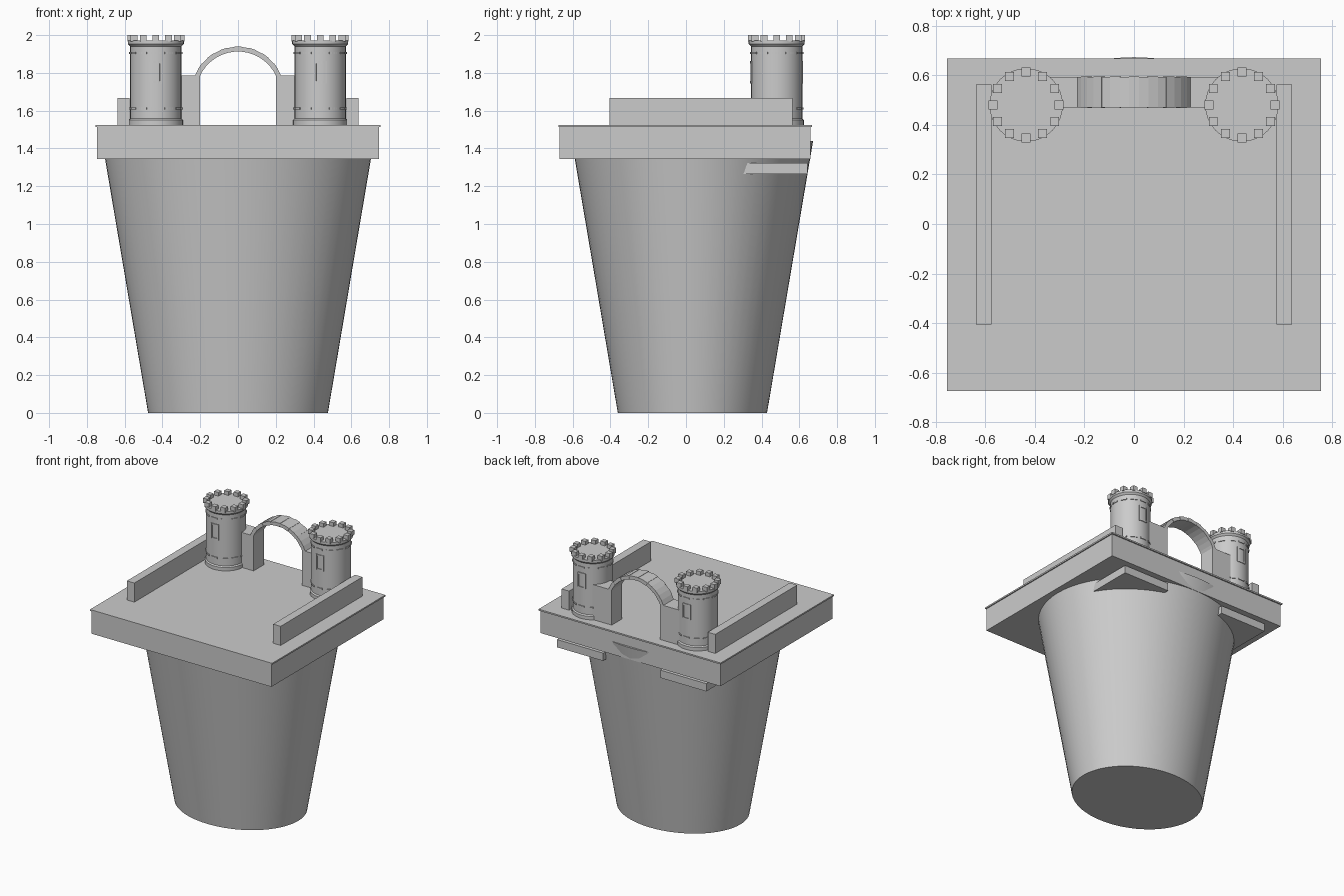
import bpy, bmesh, math
from mathutils import Matrix, Vector

cube = bpy.data.objects.get("Cube")
if cube:
    bpy.data.objects.remove(cube, do_unlink=True)

stone = bpy.data.materials.new("grey_stone")
stone.use_nodes = True
GREY = (0.6, 0.6, 0.6, 1)
stone.diffuse_color = GREY
stone.node_tree.nodes["Principled BSDF"].inputs["Base Color"].default_value = GREY


def finish(name, bm, smooth=False):
    """Turn a bmesh into a named object with the stone material."""
    bmesh.ops.recalc_face_normals(bm, faces=bm.faces)
    mesh = bpy.data.meshes.new(name)
    bm.to_mesh(mesh)
    bm.free()
    mesh.materials.append(stone)
    ob = bpy.data.objects.new(name, mesh)
    bpy.context.collection.objects.link(ob)
    if smooth:
        bpy.ops.object.select_all(action='DESELECT')
        ob.select_set(True)
        bpy.context.view_layer.objects.active = ob
        bpy.ops.object.shade_smooth_by_angle(angle=math.radians(30))
    return ob


def add_box(bm, x, y, z):
    """Box given by (min, max) pairs."""
    mid = Vector([(a + b) / 2 for a, b in (x, y, z)])
    size = [b - a for a, b in (x, y, z)]
    bmesh.ops.create_cube(bm, size=1, matrix=Matrix.Translation(mid) @ Matrix.Diagonal((*size, 1)))


def box(name, x, y, z):
    bm = bmesh.new()
    add_box(bm, x, y, z)
    return finish(name, bm)


def add_sector(bm, r0, r1, a0, a1, low, high, place, steps=3):
    """Curved block: a ring sector in XY, raised from low to high."""
    angles = [a0 + (a1 - a0) * i / steps for i in range(steps + 1)]
    loop = [(r1 * math.cos(a), r1 * math.sin(a)) for a in angles]
    loop += [(r0 * math.cos(a), r0 * math.sin(a)) for a in reversed(angles)]
    rows = [[bm.verts.new(place @ Vector((u, v, h))) for u, v in loop] for h in (low, high)]
    n = len(loop)
    for i in range(n):
        j = (i + 1) % n
        bm.faces.new((rows[0][i], rows[0][j], rows[1][j], rows[1][i]))
    for row in rows:
        for i in range(steps):
            bm.faces.new((row[i], row[i + 1], row[n - 2 - i], row[n - 1 - i]))


def lathe(name, profile, centre, segments, squash=1):
    """Closed turned shape from (radius, z) points."""
    bm = bmesh.new()
    rings = []
    for r, z in profile:
        ring = []
        for i in range(segments):
            a = math.tau * i / segments
            ring.append(bm.verts.new((centre[0] + r * math.cos(a),
                                      centre[1] + r * math.sin(a) * squash, z)))
        rings.append(ring)
    for low, high in zip(rings, rings[1:]):
        for i in range(segments):
            j = (i + 1) % segments
            bm.faces.new((low[i], low[j], high[j], high[i]))
    bm.faces.new(rings[0])
    bm.faces.new(rings[-1])
    return finish(name, bm, smooth=True)


# Tapered oval body: equal taper in both directions
body = lathe("tapered_body", [(0.476, 0), (0.72, 1.44)], (0, 0), 64)
for v in body.data.vertices:
    r = Vector((v.co.x, v.co.y)).length
    v.co.y = 0.034 + v.co.y * (r - 0.081) / r

# Platform with a thin projecting lip
box("platform", (-0.746, 0.746), (-0.67, 0.658), (1.344, 1.515))
box("platform_lip", (-0.754, 0.754), (-0.674, 0.667), (1.513, 1.524))

DECK = 1.52
TOWER_Y = 0.48
for side, s in (("left", 1), ("right", -1)):
    def span(a, b):
        return tuple(sorted((s * a, s * b)))

    # Low side wall, rear bracket and gate pier
    box(side + "_side_wall", span(0.575, 0.637), (-0.405, 0.563), (DECK, 1.667))
    box(side + "_rear_bracket", span(0.237, 0.618), (0.25, 0.642), (1.265, 1.323))
    box(side + "_gate_pier", span(0.2, 0.36), (0.47, 0.593), (DECK, 1.786))

    # Round tower with plinth and cornice
    cx = s * 0.435
    lathe(side + "_tower",
          [(0.144, DECK), (0.144, 1.55), (0.136, 1.558), (0.136, 1.94),
           (0.148, 1.953), (0.148, 1.972)], (cx, TOWER_Y), 32)

    # Battlements
    bm = bmesh.new()
    for i in range(12):
        a = math.tau * i / 12
        x, y = cx + 0.133 * math.cos(a), TOWER_Y + 0.133 * math.sin(a)
        add_box(bm, (x - 0.018, x + 0.018), (y - 0.018, y + 0.018), (1.965, 2.0))
    finish(side + "_battlements", bm)

    # Broken string courses around the tower
    place = Matrix.Translation((cx, TOWER_Y, 0))
    bm = bmesh.new()
    for z in (1.612, 1.905):
        for i in range(12):
            a = math.tau * i / 12
            add_sector(bm, 0.13, 0.141, a - 0.17, a + 0.17, z - 0.005, z + 0.005, place)
    finish(side + "_string_courses", bm)

    # Window surrounds, front and back
    bm = bmesh.new()
    for facing in (-1, 1):
        mid = facing * math.pi / 2
        for off in (-0.2, 0.2):
            add_sector(bm, 0.13, 0.141, mid + off - 0.05, mid + off + 0.05, 1.75, 1.86, place, 1)
        for z in (1.75, 1.855):
            add_sector(bm, 0.13, 0.141, mid - 0.24, mid + 0.24, z - 0.005, z + 0.008, place)
    finish(side + "_window_surrounds", bm)

# Gate arch of wedge stones, alternately a touch proud
bm = bmesh.new()
upright = Matrix.Translation((0, 0, 1.691)) @ Matrix.Rotation(math.pi / 2, 4, 'X')
start = math.radians(22)
STONES = 15
step = (math.pi - 2 * start) / STONES
for i in range(STONES):
    proud = 0.002 * (i % 2)
    a = start + i * step
    add_sector(bm, 0.222, 0.247 + proud, a, a + step, -0.593 - proud, -0.47 + proud, upright, 1)
finish("gate_arch", bm)
